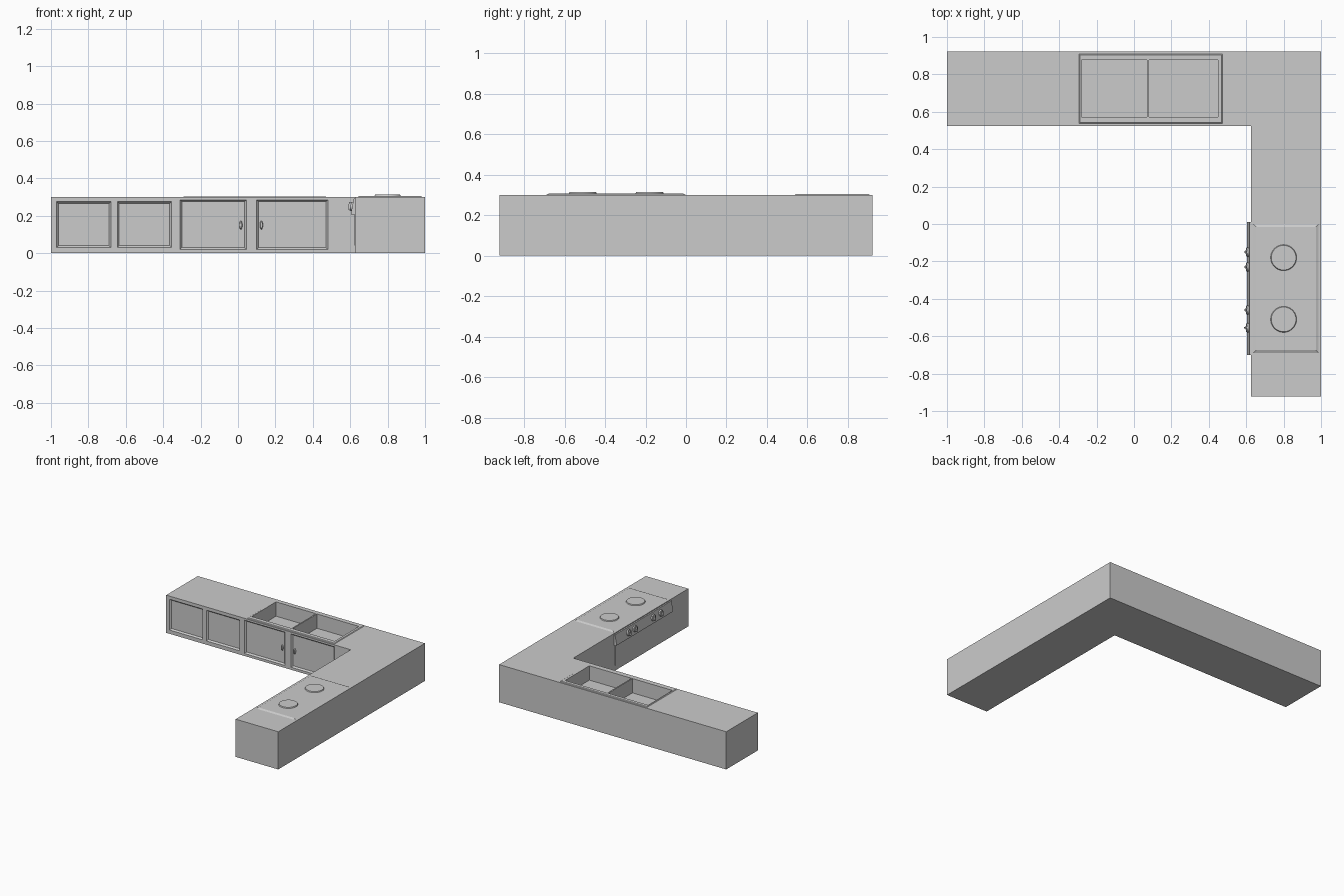
import bpy, bmesh, math
from mathutils import Vector, Matrix

if "Cube" in bpy.data.objects:
    bpy.data.objects.remove(bpy.data.objects["Cube"])


def mesh_object(name, bm):
    bmesh.ops.recalc_face_normals(bm, faces=bm.faces)
    me = bpy.data.meshes.new(name)
    bm.to_mesh(me)
    bm.free()
    ob = bpy.data.objects.new(name, me)
    bpy.context.collection.objects.link(ob)
    return ob


def prism(name, points, direction):
    """Extrude a closed outline along a vector."""
    bm = bmesh.new()
    face = bm.faces.new([bm.verts.new(p) for p in points])
    ext = bmesh.ops.extrude_face_region(bm, geom=[face])
    bmesh.ops.translate(bm, vec=Vector(direction),
                        verts=[v for v in ext["geom"] if isinstance(v, bmesh.types.BMVert)])
    return mesh_object(name, bm)


def box(name, x0, x1, y0, y1, z0, z1, taper=0.0, axis=2):
    """Box whose far face along the axis shrinks by taper on every side."""
    bm = bmesh.new()
    lo, hi = (x0, y0, z0), (x1, y1, z1)
    bmesh.ops.create_cube(bm, size=1)
    for v in bm.verts:
        far = v.co[axis] > 0
        for i in range(3):
            t = taper if far and i != axis else 0
            v.co[i] = hi[i] - t if v.co[i] > 0 else lo[i] + t
    return mesh_object(name, bm)


def lathe_disc(name, centre, r0, r1, depth, direction, segs=32):
    bm = bmesh.new()
    bmesh.ops.create_cone(bm, cap_ends=True, segments=segs, radius1=r0, radius2=r1, depth=depth)
    rot = Vector((0, 0, 1)).rotation_difference(Vector(direction)).to_matrix().to_4x4()
    bmesh.ops.transform(bm, matrix=Matrix.Translation(centre) @ rot, verts=bm.verts)
    ob = mesh_object(name, bm)
    for p in ob.data.polygons:
        p.use_smooth = len(p.vertices) == 4
    return ob


def cut(target, cutter):
    m = target.modifiers.new("cut", "BOOLEAN")
    m.operation, m.solver, m.object = "DIFFERENCE", "EXACT", cutter
    cutter.hide_render = True
    cutter.hide_viewport = True


TOP, FRONT, INNER, END = 0.30, 0.525, 0.625, 0.922

# L-shaped counter body
outline = [(-1, FRONT), (INNER, FRONT), (INNER, -END), (1, -END), (1, END), (-1, END)]
counter = prism("counter", [(x, y, 0) for x, y in outline], (0, 0, TOP))

# low sink surround
surround = box("sink_surround", -0.30, 0.48, 0.53, 0.915, 0.295, 0.304, 0.012)

# two sink basins
for x0, x1 in [(-0.28, 0.07), (0.08, 0.45)]:
    basin = box("basin_cutter", x0, x1, 0.573, 0.878, 0.19, 0.35)
    cut(counter, basin)
    cut(surround, basin)

# cupboard doors sunk into the front
for x0, x1, z0, z1 in [(-0.97, -0.68, 0.03, 0.275), (-0.645, -0.355, 0.03, 0.275),
                       (-0.31, 0.045, 0.02, 0.285), (0.10, 0.48, 0.02, 0.285)]:
    cut(counter, box("door_cutter", x0, x1, FRONT, FRONT + 0.012, z0, z1, 0.01, axis=1))

# door handles under the sink
for x in (0.015, 0.125):
    grip = lathe_disc("door_handle", (0, 0, 0), 0.009, 0.006, 0.014, (0, -1, 0), 16)
    grip.scale = (1, 1, 2.8)
    grip.location = (x, FRONT + 0.008, 0.15)

# cooker top plate and hot plates
box("cooker_top", 0.627, 0.997, -0.70, 0.01, 0.295, 0.307, 0.025)
for y in (-0.51, -0.18):
    lathe_disc("hot_plate", (0.80, y, 0.308), 0.072, 0.066, 0.012, (0, 0, 1), 40)

# cooker front: slanted control panel and oven door
profile = [(0.63, 0.295), (0.618, 0.29), (0.604, 0.215), (0.608, 0.205), (0.63, 0.205)]
prism("control_panel", [(x, -0.70, z) for x, z in profile], (0, 0.71, 0))
box("oven_door", 0.622, 0.64, -0.69, 0.0, 0.04, 0.21)

# control knobs with grip bars
axis = Vector((-0.98, 0, 0.18)).normalized()
for y in (-0.15, -0.23, -0.46, -0.555):
    base = Vector((0.611, y, 0.25))
    lathe_disc("knob", base + axis * 0.004, 0.026, 0.023, 0.012, axis, 24)
    bar = box("knob_grip", -0.004, 0.004, -0.02, 0.02, 0, 0.012, 0.001)
    bar.matrix_world = Matrix.Translation(base + axis * 0.009) @ \
        Matrix.Rotation(-math.radians(79.6), 4, "Y") @ Matrix.Rotation(math.radians(90), 4, "Z")
